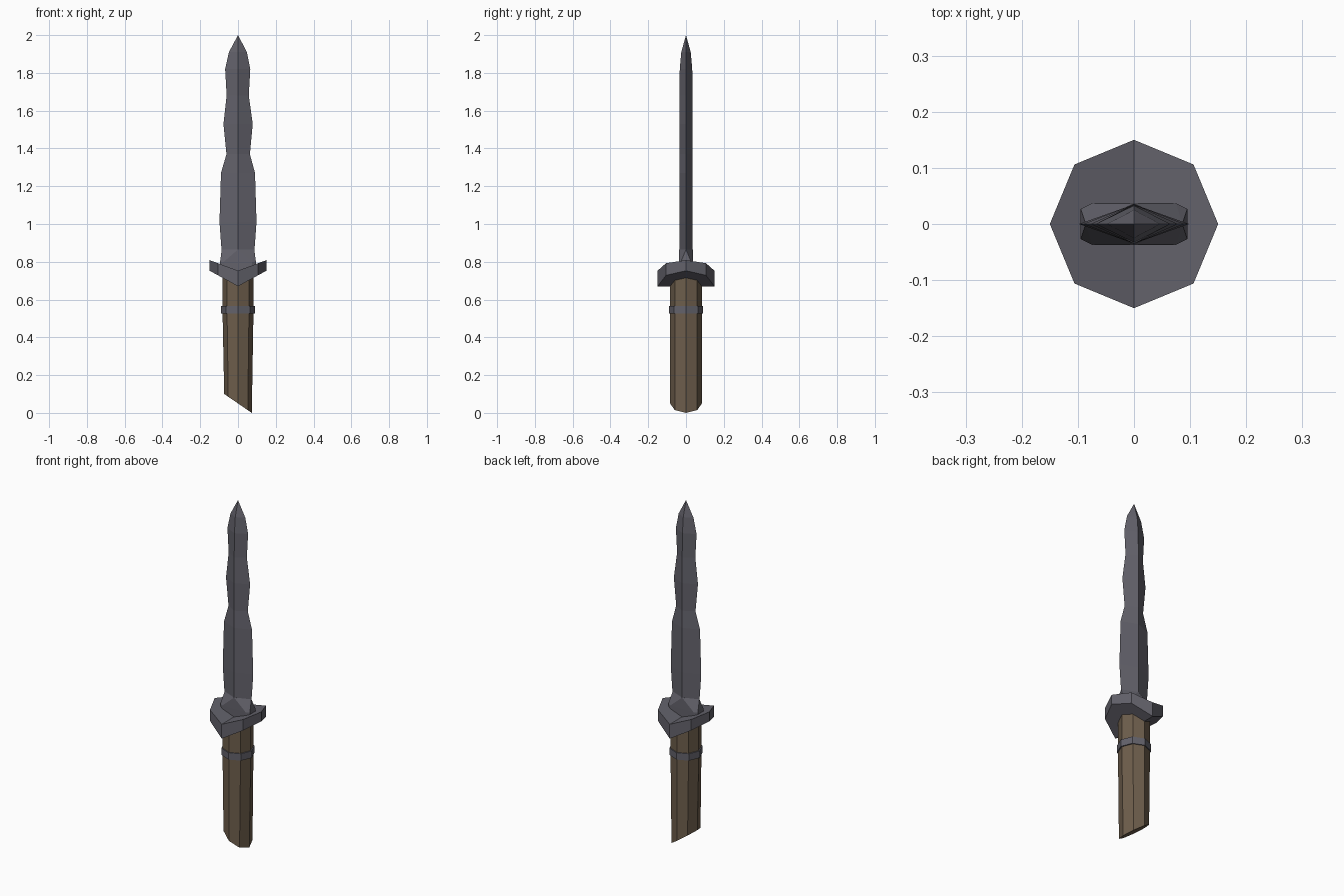
import bpy, bmesh, math

if "Cube" in bpy.data.objects:
    bpy.data.objects.remove(bpy.data.objects["Cube"])


def material(name, rgb):
    m = bpy.data.materials.new(name)
    m.diffuse_color = (*rgb, 1)
    m.use_nodes = True
    m.node_tree.nodes["Principled BSDF"].inputs["Base Color"].default_value = m.diffuse_color
    return m


steel = material("dark steel", (0.125, 0.122, 0.147))
wood = material("brown wood", (0.155, 0.112, 0.072))


def finish(name, bm, mat):
    bmesh.ops.recalc_face_normals(bm, faces=bm.faces)
    me = bpy.data.meshes.new(name)
    bm.to_mesh(me)
    bm.free()
    me.materials.append(mat)
    ob = bpy.data.objects.new(name, me)
    bpy.context.collection.objects.link(ob)
    return ob


def loft(name, rings, mat, tip=None):
    """Skin a stack of equal-sized rings, closed by a cap or a point."""
    bm = bmesh.new()
    vs = [[bm.verts.new(p) for p in r] for r in rings]
    n = len(vs[0])
    for a, b in zip(vs, vs[1:]):
        for i in range(n):
            j = (i + 1) % n
            bm.faces.new((a[i], a[j], b[j], b[i]))
    bm.faces.new(vs[0][::-1])
    if tip:
        t = bm.verts.new(tip)
        for i in range(n):
            bm.faces.new((vs[-1][i], vs[-1][(i + 1) % n], t))
    else:
        bm.faces.new(vs[-1])
    return finish(name, bm, mat)


def octagon(rx, ry, z):
    """Eight-sided ring; z is a function of x."""
    pts = [(rx * math.cos(k * math.pi / 4), ry * math.sin(k * math.pi / 4)) for k in range(8)]
    return [(x, y, z(x)) for x, y in pts]


# Wooden grip with a slanted butt
loft("grip", [octagon(0.073, 0.084, lambda x: 0.05 - x * 0.05 / 0.073),
              octagon(0.082, 0.084, lambda x: 0.54),
              octagon(0.082, 0.084, lambda x: 0.73)], wood)

# Metal band around the grip
loft("grip_band", [octagon(0.089, 0.089, lambda x: 0.525),
                   octagon(0.089, 0.089, lambda x: 0.565)], steel)

# Octagonal guard folded into a V along x = 0
bm = bmesh.new()
rims = []
for z0, slope in ((0.67, 0.55), (0.753, 0.37)):
    ring = [bm.verts.new(p) for p in octagon(0.15, 0.15, lambda x: z0 + slope * abs(x))]
    rims.append(ring)
    bm.faces.new([ring[k % 8] for k in range(-2, 3)])
    bm.faces.new([ring[k] for k in range(2, 7)])
for i in range(8):
    j = (i + 1) % 8
    bm.faces.new((rims[0][i], rims[0][j], rims[1][j], rims[1][i]))
finish("guard", bm, steel)

# Chamfered collar rising into the blade
bm = bmesh.new()
for z in (0.75, 0.80):
    for sx in (-1, 1):
        for sy in (-1, 1):
            bm.verts.new((sx * 0.095, sy * 0.027, z))
            bm.verts.new((sx * 0.075, sy * 0.037, z))
for x, y in ((0.086, 0), (-0.086, 0), (0, 0.036), (0, -0.036)):
    bm.verts.new((x, y, 0.865))
bmesh.ops.convex_hull(bm, input=bm.verts[:])
finish("blade_collar", bm, steel)

# Wavy diamond-section blade: height, left x, right x, half thickness
profile = [(0.76, -0.085, 0.085, 0.035), (0.86, -0.087, 0.087, 0.035),
           (1.01, -0.098, 0.098, 0.035), (1.27, -0.09, 0.09, 0.035),
           (1.37, -0.061, 0.063, 0.035), (1.53, -0.077, 0.078, 0.035),
           (1.68, -0.06, 0.057, 0.035), (1.82, -0.068, 0.065, 0.033),
           (1.91, -0.048, 0.047, 0.025)]
loft("blade", [[(l, 0, z), (0, -t, z), (r, 0, z), (0, t, z)] for z, l, r, t in profile],
     steel, tip=(0, 0, 2.0))
